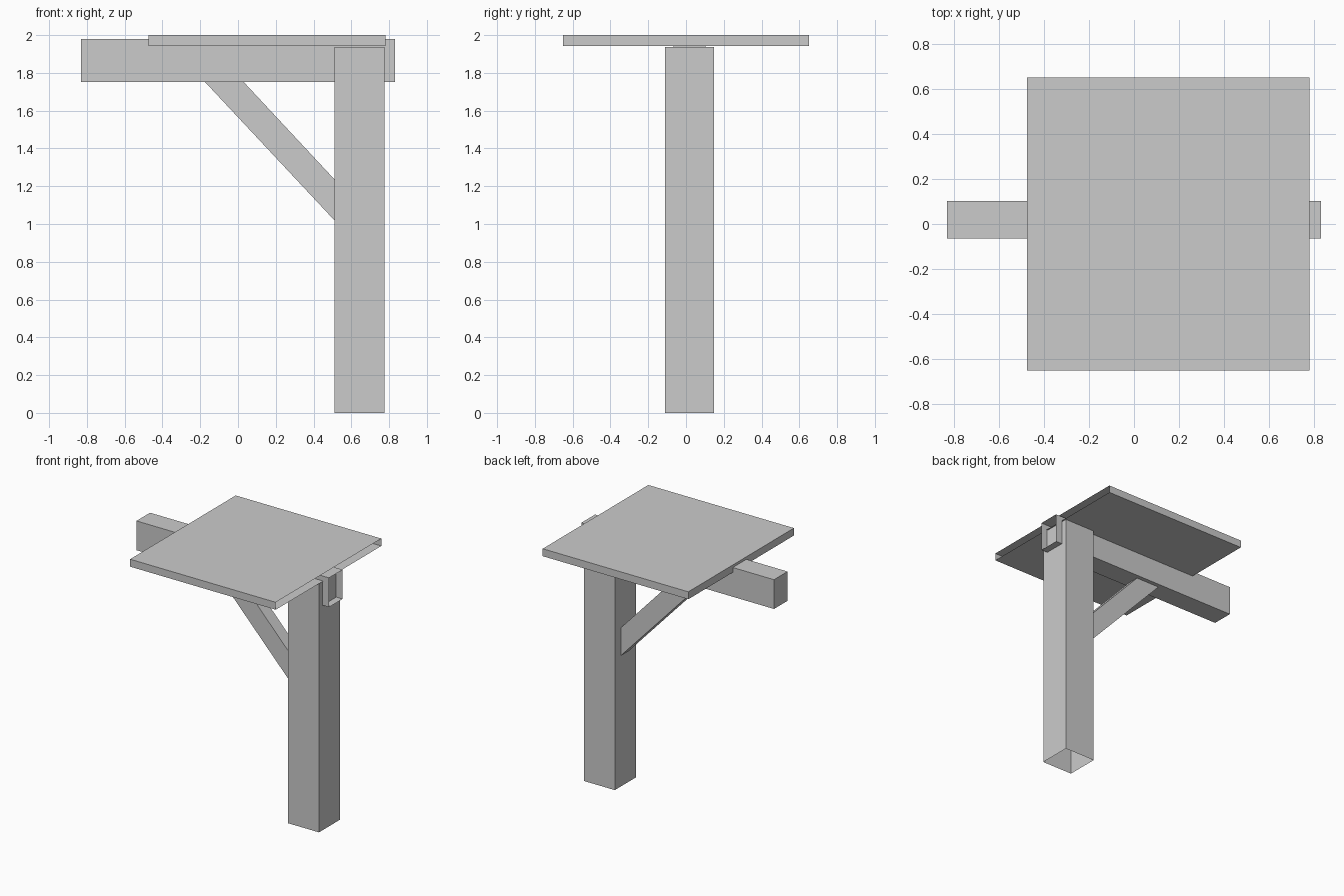
import bpy, bmesh
from mathutils import Vector

if "Cube" in bpy.data.objects:
    bpy.data.objects.remove(bpy.data.objects["Cube"])

grey = bpy.data.materials.new("plain_grey")
grey.diffuse_color = (0.6, 0.6, 0.6, 1)
grey.use_nodes = True
grey.node_tree.nodes["Principled BSDF"].inputs["Base Color"].default_value = grey.diffuse_color


def prism(name, profile, y0, y1, open_dirs):
    """Extrude an x-z profile along y, leaving out faces that point in open_dirs."""
    bm = bmesh.new()
    face = bm.faces.new([bm.verts.new((x, y0, z)) for x, z in profile])
    out = bmesh.ops.extrude_face_region(bm, geom=[face], use_keep_orig=True)
    moved = [v for v in out["geom"] if isinstance(v, bmesh.types.BMVert)]
    bmesh.ops.translate(bm, verts=moved, vec=(0, y1 - y0, 0))
    bmesh.ops.recalc_face_normals(bm, faces=bm.faces)
    bm.normal_update()
    gone = [f for f in bm.faces if any(f.normal.dot(Vector(d)) > 0.99 for d in open_dirs)]
    bmesh.ops.delete(bm, geom=gone, context='FACES_ONLY')
    mesh = bpy.data.meshes.new(name)
    bm.to_mesh(mesh)
    bm.free()
    mesh.materials.append(grey)
    obj = bpy.data.objects.new(name, mesh)
    bpy.context.collection.objects.link(obj)
    return obj


def rect(x0, x1, z0, z1):
    return [(x0, z0), (x1, z0), (x1, z1), (x0, z1)]


# Upright post, hollow and open underneath
prism("post", rect(0.51, 0.775, 0, 1.937), -0.11, 0.148, [(0, 0, -1)])
# Horizontal beam, open at the end behind the post
prism("beam", rect(-0.83, 0.83, 1.752, 1.98), -0.065, 0.102, [(1, 0, 0)])
# Flat roof board, open on the post side
prism("roof_board", rect(-0.475, 0.78, 1.942, 2.0), -0.65, 0.65, [(1, 0, 0)])
# Diagonal brace, open where it meets post and beam
prism("brace", [(0.51, 1.02), (0.51, 1.237), (0.03, 1.752), (-0.175, 1.752)],
      -0.03, 0.07, [(1, 0, 0), (0, 0, 1)])
